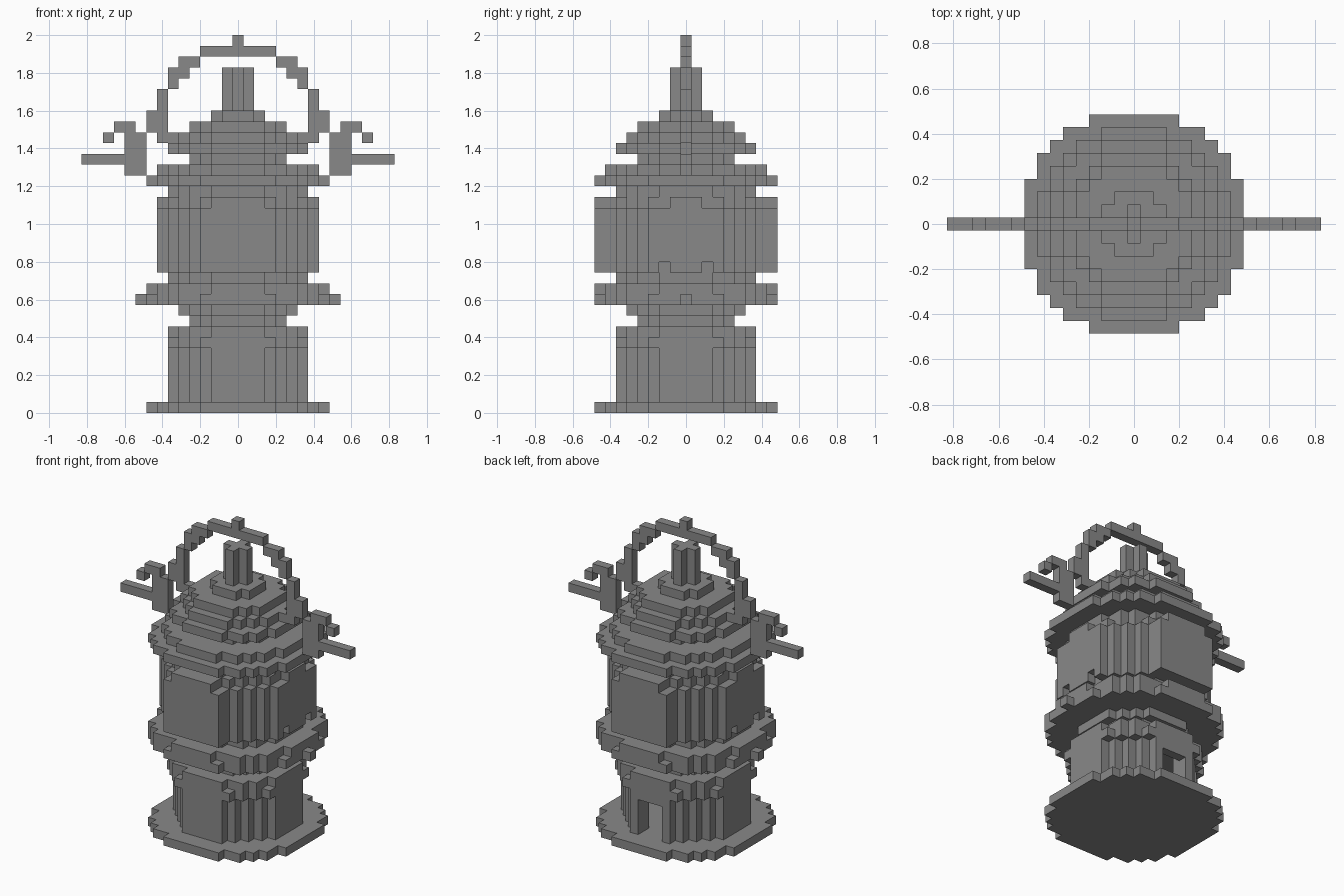
import bpy
import bmesh
from mathutils import Vector

cube = bpy.data.objects.get("Cube")
if cube:
    bpy.data.objects.remove(cube, do_unlink=True)

UNIT = 2 / 35  # edge of one block

grey = bpy.data.materials.new("plain grey")
grey.use_nodes = True
colour = (0.25, 0.25, 0.25, 1)
grey.diffuse_color = colour
grey.node_tree.nodes["Principled BSDF"].inputs["Base Color"].default_value = colour

AXES = [Vector(a) for a in ((1, 0, 0), (0, 1, 0), (0, 0, 1))]


def build(name, cells):
    """Skin a set of block cells, keeping only exposed faces."""
    bm = bmesh.new()
    corners = {}

    def corner(p):
        key = tuple(round(c * 2) for c in p)
        if key not in corners:
            corners[key] = bm.verts.new(p * UNIT)
        return corners[key]

    for cell in cells:
        centre = Vector(cell) + Vector((0, 0, 0.5))
        for i in range(3):
            u, v = AXES[(i + 1) % 3] / 2, AXES[(i + 2) % 3] / 2
            for sign in (-1, 1):
                n = AXES[i] * sign
                if tuple(int(a + b) for a, b in zip(cell, n)) in cells:
                    continue
                mid = centre + n / 2
                quad = [mid - u - v, mid + u - v, mid + u + v, mid - u + v]
                bm.faces.new([corner(p) for p in quad[::sign]])
    mesh = bpy.data.meshes.new(name)
    bm.to_mesh(mesh)
    bm.free()
    mesh.materials.append(grey)
    obj = bpy.data.objects.new(name, mesh)
    bpy.context.collection.objects.link(obj)
    return obj


def layer(reach, levels, inside):
    span = range(-reach, reach + 1)
    return {(x, y, z) for x in span for y in span for z in levels
            if inside(abs(x), abs(y))}


def disc(n, *levels):
    limit = (n + 0.5) ** 2 + (n - 1) / 4
    return layer(n, levels, lambda x, y: x * x + y * y <= limit)


def octagon(n, diagonal, *levels):
    return layer(n, levels, lambda x, y: x + y <= diagonal)


def box(xs, ys, zs):
    return {(x, y, z) for x in xs for y in ys for z in zs}


def mirrored(cells):
    return cells | {(-x, y, z) for x, y, z in cells}


# Foot plate and hollow lower chamber with a doorway at the back
build("foot_plate", disc(8, 0))
chamber = octagon(6, 8, *range(1, 6)) | octagon(6, 9, 6) | disc(6, 7)
chamber -= octagon(5, 6, *range(1, 7))
chamber -= box(range(-1, 2), [6], range(1, 5))
build("lower_chamber", chamber)

# Neck and gallery ring with side nubs
build("neck", disc(4, 8) | disc(5, 9))
ring = disc(8, 10, 11)
ring -= {c for c in ring if c[2] == 11 and {abs(c[0]), abs(c[1])} == {3, 8}}
build("gallery_ring", ring | mirrored({(9, 0, 10)}))

# Lamp drum with notched side panels
drum = octagon(7, 10, *range(13, 19)) | octagon(7, 9, 19)
drum -= box((-7, 7), (-2, 2), (13, 19))
build("lamp_drum", drum | disc(6, 12, 20))

# Front and back plates
for name, y in (("front_plate", -8), ("back_plate", 8)):
    plate = box(range(-3, 4), [y], range(13, 19))
    build(name, plate | box(range(-2, 3), [y], [19]))

# Stepped lid
build("lid_rim", disc(8, 21) | disc(7, 22))
build("lid_neck", disc(4, 23))
build("lid_dome", disc(6, 24) | disc(5, 25) | disc(4, 26) | disc(2, 27))

# Cross-shaped chimney
build("chimney", octagon(1, 1, *range(28, 32)))

# Carrying handle: runs of (first x, last x, first z, last z), mirrored
HANDLE = [(0, 0, 34, 34), (0, 3, 33, 33), (4, 5, 32, 32), (5, 6, 31, 31),
          (6, 6, 30, 30), (7, 7, 25, 29), (8, 8, 26, 27), (6, 6, 25, 25)]
# Side brackets with hook and rod
BRACKET = [(9, 10, 22, 25), (10, 11, 26, 26), (12, 12, 25, 25),
           (11, 14, 23, 23)]


def strip(runs):
    cells = set()
    for x0, x1, z0, z1 in runs:
        cells |= box(range(x0, x1 + 1), [0], range(z0, z1 + 1))
    return cells


build("carrying_handle", mirrored(strip(HANDLE)))
bracket = strip(BRACKET)
build("left_bracket", bracket)
build("right_bracket", {(-x, y, z) for x, y, z in bracket})
